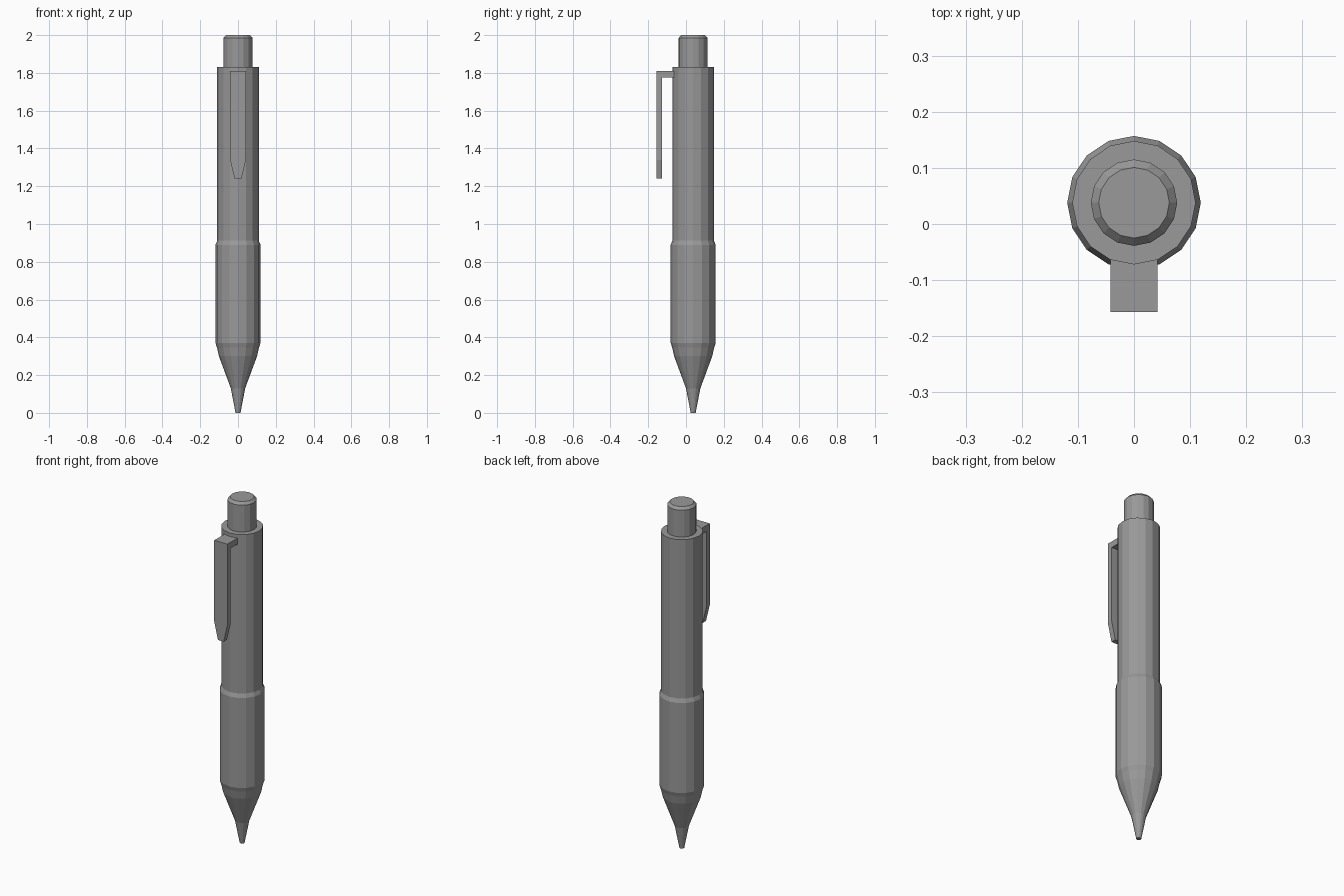
import bpy, bmesh
from math import cos, sin, tau

cube = bpy.data.objects.get("Cube")
if cube:
    bpy.data.objects.remove(cube, do_unlink=True)

SIDES = 16
AXIS_Y = 0.038

grey = bpy.data.materials.new("plain grey")
grey.use_nodes = True
colour = (0.32, 0.32, 0.32, 1)
grey.diffuse_color = colour
grey.node_tree.nodes["Principled BSDF"].inputs["Base Color"].default_value = colour


def finish(name, bm):
    bmesh.ops.recalc_face_normals(bm, faces=bm.faces)
    mesh = bpy.data.meshes.new(name)
    bm.to_mesh(mesh)
    bm.free()
    mesh.materials.append(grey)
    obj = bpy.data.objects.new(name, mesh)
    bpy.context.collection.objects.link(obj)
    return obj


def lathe(name, profile):
    """Capped faceted solid from (radius, height) pairs."""
    bm = bmesh.new()
    rings = [[bm.verts.new((r * cos(tau * i / SIDES), AXIS_Y + r * sin(tau * i / SIDES), z))
              for i in range(SIDES)] for r, z in profile]
    for low, high in zip(rings, rings[1:]):
        for i in range(SIDES):
            j = (i + 1) % SIDES
            bm.faces.new((low[i], low[j], high[j], high[i]))
    bm.faces.new(rings[0])
    bm.faces.new(rings[-1])
    return finish(name, bm)


def extrude_outline(name, outline, y0, y1):
    """Front-facing outline of (x, z) pairs given depth along y."""
    bm = bmesh.new()
    face = bm.faces.new([bm.verts.new((x, y0, z)) for x, z in outline])
    out = bmesh.ops.extrude_face_region(bm, geom=[face])
    verts = [v for v in out["geom"] if isinstance(v, bmesh.types.BMVert)]
    bmesh.ops.translate(bm, verts=verts, vec=(0, y1 - y0, 0))
    return finish(name, bm)


# Writing tip, grip, barrel and push button
lathe("tip", [(0.013, 0), (0.038, 0.13), (0.101, 0.30), (0.111, 0.345), (0.119, 0.37)])
lathe("grip", [(0.119, 0.37), (0.119, 0.89), (0.11, 0.912)])
lathe("barrel", [(0.11, 0.912), (0.11, 1.83)])
lathe("push_button", [(0.077, 1.83), (0.077, 1.985), (0.063, 2.0)])

# Pocket clip: tapered strip and the arm joining it to the barrel
half = [(0.042, 1.81), (0.042, 1.34), (0.018, 1.24)]
extrude_outline("clip_strip", half + [(-x, z) for x, z in reversed(half)], -0.157, -0.127)
arm = [(0.042, 1.81), (0.042, 1.775)]
extrude_outline("clip_arm", arm + [(-x, z) for x, z in reversed(arm)], -0.127, -0.06)
